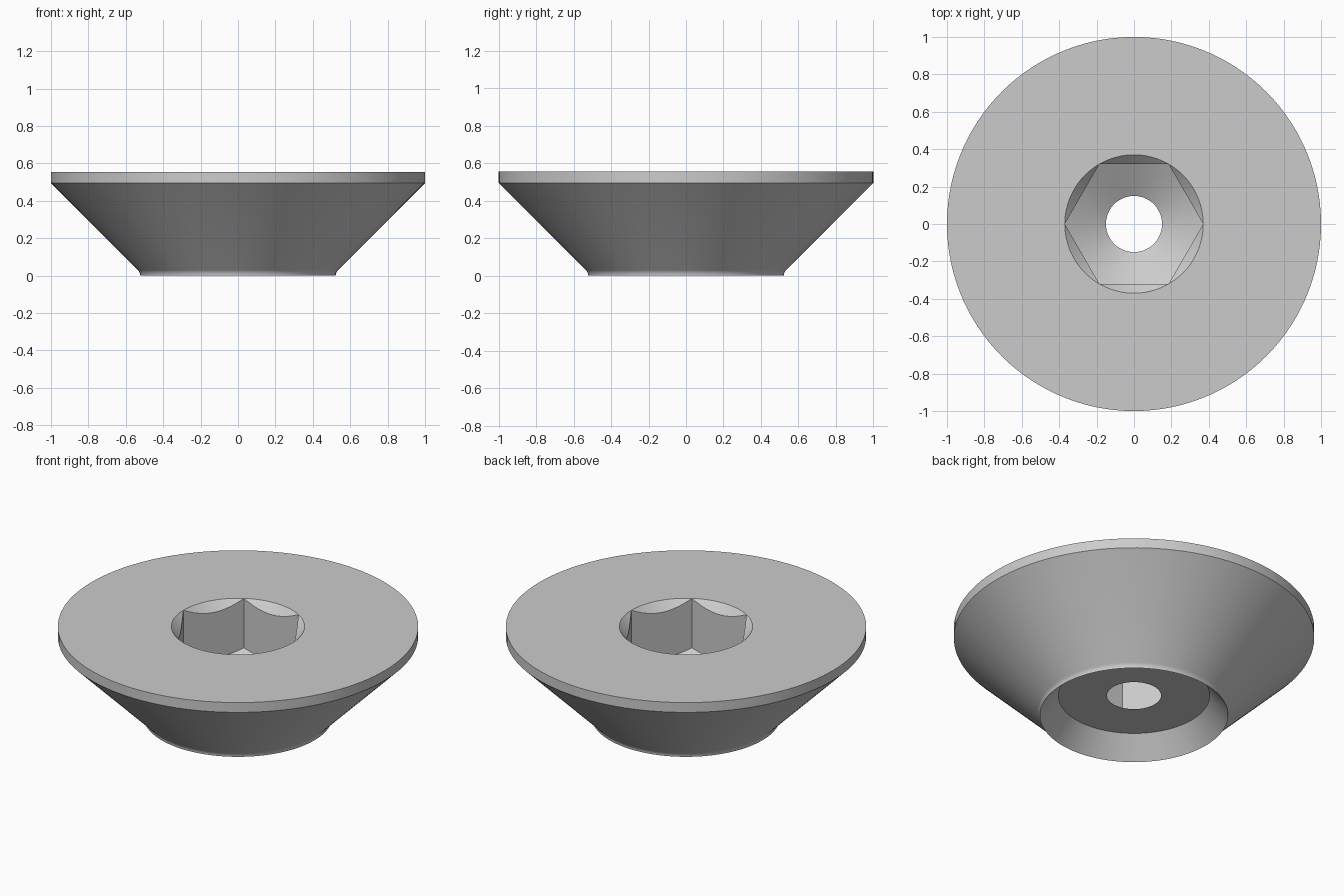
import bpy
import bmesh
from math import sin, cos, tan, pi, radians

cube = bpy.data.objects.get("Cube")
if cube:
    bpy.data.objects.remove(cube, do_unlink=True)

SEGMENTS = 120
HEIGHT = 0.555        # overall height
RIM = 0.495           # underside of the cylindrical rim
SOCKET = 0.37         # corner radius of the hexagon socket
HOLE = 0.15           # through hole radius
CEILING = 0.125       # depth of the recess underneath
FILLET = 0.042        # neck fillet radius
FILLET_TOP = FILLET * sin(pi / 4)


def hexagon(angle):
    """Radius of the socket wall, with corners on the x axis."""
    return SOCKET * cos(pi / 6) / cos(angle % (pi / 3) - pi / 6)


def neck_fillet(steps=5):
    """Concave arc from the 45 degree cone to the vertical neck."""
    neck = 1 - (RIM - FILLET_TOP) - FILLET * (1 - cos(pi / 4))
    points = []
    for i in range(steps + 1):
        a = pi / 4 * (1 - i / steps)
        points.append((neck + FILLET * (1 - cos(a)), FILLET * sin(a)))
    return points


def section(angle):
    """Closed cross-section of the head at one angle."""
    wall = hexagon(angle)
    outside = [(1, HEIGHT), (1, RIM)] + neck_fillet()
    recess = [(0.42, CEILING), (HOLE, CEILING)]
    socket = [
        (wall, CEILING + (wall - HOLE) * tan(radians(30))),   # drilled floor
        (wall, HEIGHT - (SOCKET - wall)),                     # scalloped chamfer
        (SOCKET, HEIGHT),
    ]
    return outside + recess + socket


# Sweep the section around the axis
bm = bmesh.new()
rows = []
for s in range(SEGMENTS):
    a = 2 * pi * s / SEGMENTS
    rows.append([bm.verts.new((r * cos(a), r * sin(a), z)) for r, z in section(a)])
for s, row in enumerate(rows):
    following = rows[(s + 1) % SEGMENTS]
    for k in range(len(row)):
        n = (k + 1) % len(row)
        bm.faces.new((row[k], row[n], following[n], following[k]))

# Merge the points where socket corners meet the top circle
bmesh.ops.remove_doubles(bm, verts=bm.verts, dist=0.0001)
bmesh.ops.recalc_face_normals(bm, faces=bm.faces)
mesh = bpy.data.meshes.new("screw_head")
bm.to_mesh(mesh)
bm.free()

# Plain grey metal
steel = bpy.data.materials.new("grey_steel")
steel.use_nodes = True
colour = (0.6, 0.6, 0.6, 1)
steel.diffuse_color = colour
steel.node_tree.nodes["Principled BSDF"].inputs["Base Color"].default_value = colour
mesh.materials.append(steel)

head = bpy.data.objects.new("screw_head", mesh)
bpy.context.collection.objects.link(head)
bpy.ops.object.select_all(action='DESELECT')
head.select_set(True)
bpy.context.view_layer.objects.active = head
bpy.ops.object.shade_smooth_by_angle(angle=radians(25))
